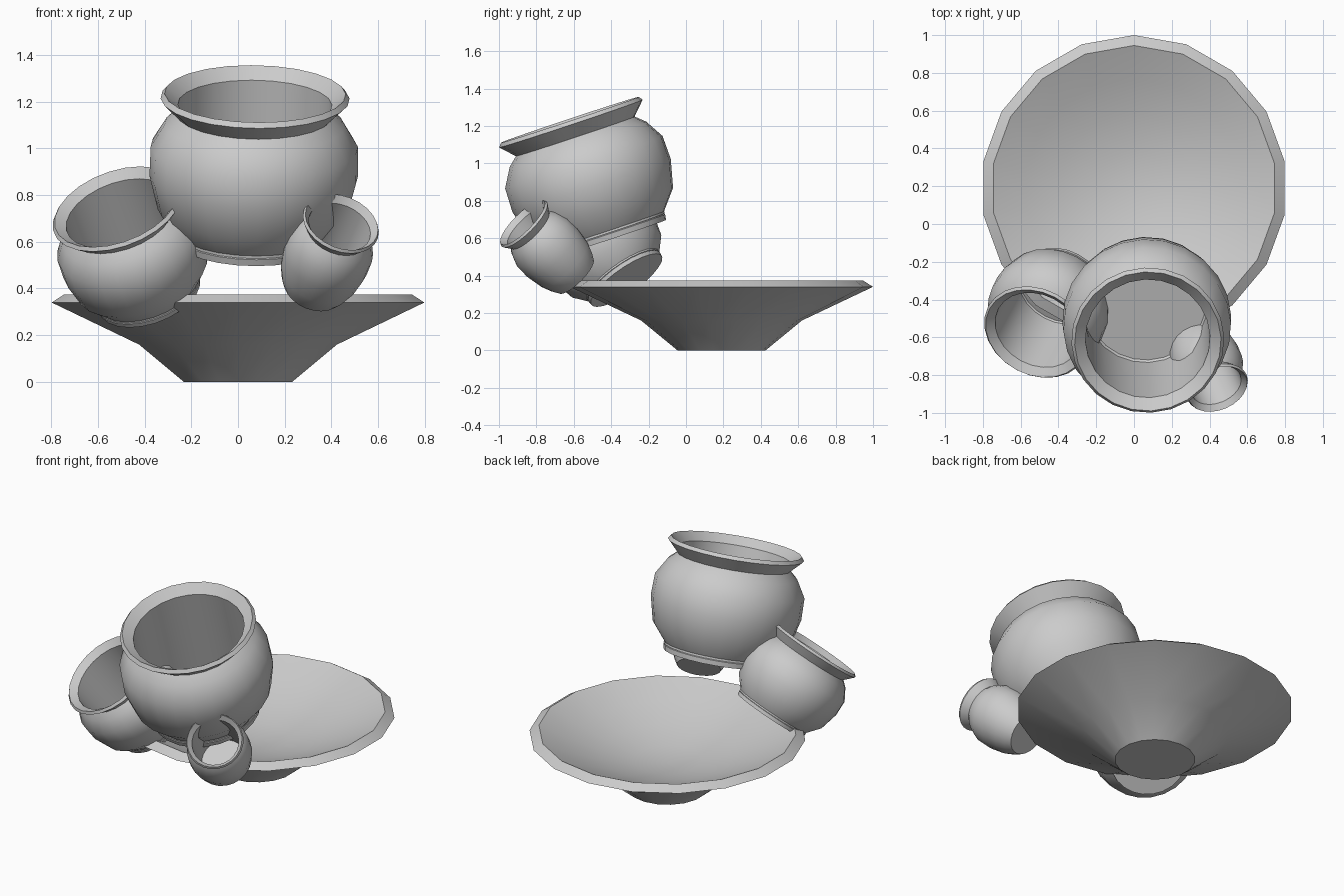
import bpy, bmesh, math
from mathutils import Vector, Matrix

old = bpy.data.objects.get("Cube")
if old:
    bpy.data.objects.remove(old, do_unlink=True)

# One plain clay colour
clay = bpy.data.materials.new("grey clay")
clay.use_nodes = True
clay.diffuse_color = (0.6, 0.6, 0.6, 1)
clay.node_tree.nodes["Principled BSDF"].inputs["Base Color"].default_value = (0.6, 0.6, 0.6, 1)


def lathe(name, profile, sides):
    """Turn (radius, height) points around z; the profile starts and ends on the axis."""
    bm = bmesh.new()
    rings = []
    for r, z in profile:
        if r == 0:
            rings.append([bm.verts.new((0, 0, z))] * sides)
            continue
        angles = [math.tau * i / sides + math.pi / 2 for i in range(sides)]
        rings.append([bm.verts.new((r * math.cos(a), r * math.sin(a), z)) for a in angles])
    for low, high in zip(rings, rings[1:]):
        for i in range(sides):
            j = (i + 1) % sides
            corners = dict.fromkeys((low[i], low[j], high[j], high[i]))
            bm.faces.new(list(corners))
    bmesh.ops.recalc_face_normals(bm, faces=bm.faces[:])
    mesh = bpy.data.meshes.new(name)
    bm.to_mesh(mesh)
    bm.free()
    mesh.materials.append(clay)
    obj = bpy.data.objects.new(name, mesh)
    bpy.context.collection.objects.link(obj)
    bpy.ops.object.select_all(action='DESELECT')
    obj.select_set(True)
    bpy.context.view_layer.objects.active = obj
    bpy.ops.object.shade_smooth_by_angle(angle=math.radians(30))
    return obj


# Wide shallow bowl: outside, bevelled rim, then dished inside
bowl = lathe("wide_bowl", [
    (0, 0), (0.235, 0), (0.43, 0.16), (0.81, 0.34), (0.755, 0.375),
    (0.58, 0.295), (0.4, 0.23), (0.2, 0.18), (0, 0.165)], 18)
bowl.location = (0, 0.19, 0)

# Round pot: foot, belly, neck, flared lip, then a straight-walled hollow
RIM_HEIGHT, RIM_RADIUS = 0.647, 0.405
FOOT_RING = [(0, 0), (0.32, 0), (0.325, 0.03), (0.315, 0.035)]
PLAIN_FOOT = [(0, 0), (0.31, 0), (0.36, 0.06)]
BODY = [
    (0.41, 0.15), (0.447, 0.3), (0.444, 0.43), (0.385, 0.53), (0.335, 0.575),
    (RIM_RADIUS, RIM_HEIGHT), (0.388, 0.668), (0.33, 0.62), (0.325, 0.035), (0, 0.035)]


def pot(name, base, foot, rim, rim_radius):
    """Place a pot so its axis runs from the foot centre to the rim centre."""
    foot, axis = Vector(foot), Vector(rim) - Vector(foot)
    wide, tall = rim_radius / RIM_RADIUS, axis.length / RIM_HEIGHT
    obj = lathe(name, [(r * wide, z * tall) for r, z in base + BODY], 24)
    turn = axis.to_track_quat('Z', 'Y').to_matrix().to_4x4()
    obj.matrix_world = Matrix.Translation(foot) @ turn


pot("large_pot", FOOT_RING, (0.063, -0.41, 0.597), (0.073, -0.615, 1.213), 0.405)
pot("medium_pot", FOOT_RING, (-0.38, -0.318, 0.375), (-0.516, -0.572, 0.738), 0.29)
pot("small_pot", PLAIN_FOOT, (0.32, -0.588, 0.398), (0.44, -0.865, 0.675), 0.17)
